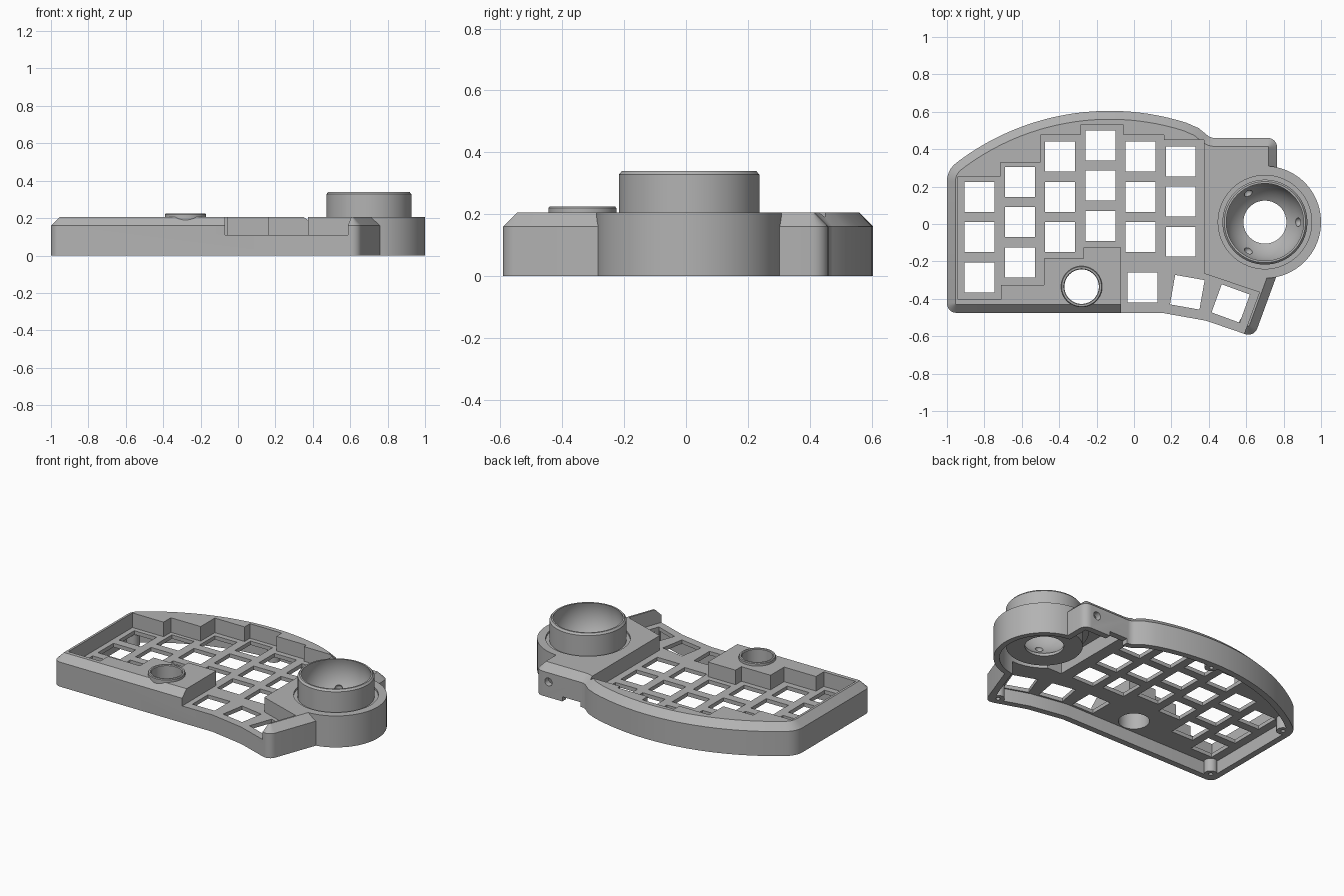
import bpy, bmesh, math
from mathutils import Vector, Matrix

if "Cube" in bpy.data.objects:
    bpy.data.objects.remove(bpy.data.objects["Cube"])

grey = bpy.data.materials.new("matte grey")
grey.use_nodes = True
COLOR = (0.45, 0.45, 0.45, 1)
grey.diffuse_color = COLOR
grey.node_tree.nodes["Principled BSDF"].inputs["Base Color"].default_value = COLOR

TOP, SHOULDER, PLATE, CEILING = 0.205, 0.16, 0.11, 0.085
BALL = (0.70, 0.01)
KNOB = (-0.28, -0.335)


def finish(name, bm):
    bmesh.ops.recalc_face_normals(bm, faces=bm.faces)
    mesh = bpy.data.meshes.new(name)
    bm.to_mesh(mesh)
    bm.free()
    mesh.materials.append(grey)
    obj = bpy.data.objects.new(name, mesh)
    bpy.context.collection.objects.link(obj)
    return obj


def add_loft(bm, layers):
    """Closed solid through matching polygons, each given with its height."""
    rings = [[bm.verts.new((x, y, z)) for x, y in poly] for poly, z in layers]
    n = len(rings[0])
    for a, b in zip(rings, rings[1:]):
        for i in range(n):
            j = (i + 1) % n
            bm.faces.new((a[i], a[j], b[j], b[i]))
    bm.faces.new(rings[0][::-1])
    bm.faces.new(rings[-1])


def prisms(name, polys, z0, z1):
    bm = bmesh.new()
    for poly in polys:
        add_loft(bm, [(poly, z0), (poly, z1)])
    return finish(name, bm)


def lathe(name, profile, center, steps=96):
    """Closed profile of (radius, height) revolved about a vertical axis."""
    bm = bmesh.new()
    rings = []
    for k in range(steps):
        a = math.tau * k / steps
        rings.append([bm.verts.new((center[0] + r * math.cos(a), center[1] + r * math.sin(a), z))
                      for r, z in profile])
    for k in range(steps):
        a, b = rings[k], rings[(k + 1) % steps]
        for i in range(len(profile)):
            j = (i + 1) % len(profile)
            bm.faces.new((a[i], b[i], b[j], a[j]))
    return finish(name, bm)


def circle(center, r, n=96):
    return [(center[0] + r * math.cos(math.tau * i / n),
             center[1] + r * math.sin(math.tau * i / n)) for i in range(n)]


def rect(x0, x1, y0, y1):
    return [(x0, y0), (x1, y0), (x1, y1), (x0, y1)]


def square(x, y, turn=0, half=0.08):
    rot = Matrix.Rotation(math.radians(turn), 2)
    return [tuple(Vector((x, y)) + rot @ Vector(c)) for c in rect(-half, half, -half, half)]


def rounded(points, steps=6):
    """Fillet each corner given as (x, y, radius)."""
    out = []
    for i, (x, y, r) in enumerate(points):
        p = Vector((x, y))
        if r == 0:
            out.append((x, y))
            continue
        u = (Vector(points[i - 1][:2]) - p).normalized()
        v = (Vector(points[(i + 1) % len(points)][:2]) - p).normalized()
        half = u.angle(v) / 2
        c = p + (u + v).normalized() * r / math.sin(half)
        a, b = p + u * r / math.tan(half) - c, p + v * r / math.tan(half) - c
        sweep = a.angle_signed(b)
        for k in range(steps + 1):
            out.append(tuple(c + Matrix.Rotation(-sweep * k / steps, 2) @ a))
    return out


def inset(poly, d):
    """Move a counter-clockwise polygon inwards by d."""
    out = []
    for i, q in enumerate(poly):
        p = Vector(q)
        e = (p - Vector(poly[i - 1])).normalized()
        f = (Vector(poly[(i + 1) % len(poly)]) - p).normalized()
        m, n = Vector((-e.y, e.x)), Vector((-f.y, f.x))
        out.append(tuple(p + (m + n) * d / (1 + m.dot(n))))
    return out


def boolean(obj, cutter, operation="DIFFERENCE"):
    mod = obj.modifiers.new("cut", "BOOLEAN")
    mod.operation, mod.solver, mod.object = operation, "EXACT", cutter
    with bpy.context.temp_override(object=obj, active_object=obj):
        bpy.ops.object.modifier_apply(modifier=mod.name)
    bpy.data.objects.remove(cutter)


# Outer outline, counter-clockwise, with the bowed back edge
R = 1.35
bow = []
for k in range(25):
    x = 0.28 - 1.21 * k / 24
    bow.append((x, 0.605 - R + math.sqrt(R * R - (x + 0.13) ** 2), 0))
outline = rounded([(-1, -0.475, 0.05), (0.15, -0.475, 0), (0.385, -0.517, 0),
                   (0.642, -0.605, 0.05), (0.765, -0.27, 0), (0.765, 0.46, 0.05),
                   (0.41, 0.46, 0.06), (0.345, 0.513, 0)] + bow + [(-1, 0.287, 0.12)])

# Case body with a sloped top edge, and the round ball housing
bm = bmesh.new()
add_loft(bm, [(outline, 0), (outline, SHOULDER), (inset(outline, 0.045), TOP)])
case = finish("case_body", bm)
boolean(case, prisms("housing", [circle(BALL, 0.3)], 0, TOP), "UNION")

# Stepped key well, open at the thumb side
well = [(-0.94, -0.405), (-0.71, -0.405), (-0.71, -0.325), (-0.48, -0.325), (-0.48, -0.185),
        (-0.27, -0.185), (-0.27, -0.125), (-0.07, -0.125), (-0.07, -0.7), (0.547, -0.7),
        (0.67, -0.365), (0.375, -0.265), (0.375, 0.45), (0.16, 0.45), (0.16, 0.475),
        (-0.055, 0.475), (-0.055, 0.53), (-0.285, 0.53), (-0.285, 0.475), (-0.5, 0.475),
        (-0.5, 0.33), (-0.715, 0.33), (-0.715, 0.255), (-0.94, 0.255)]
boolean(case, prisms("well", [well], PLATE, 0.4))

# Hollow underside with screw posts left standing
posts = [(-0.935, -0.41), (0.6, -0.535), (-0.935, 0.255), (-0.13, 0.555)]
hollow = prisms("hollow", [inset(outline, 0.04)], -0.1, CEILING)
boolean(hollow, prisms("posts", [circle(p, 0.04, 24) for p in posts], -0.2, 0.2))
boolean(case, hollow)
boolean(case, prisms("screw_holes", [circle(p, 0.013, 16) for p in posts], -0.1, 0.06))
boolean(case, prisms("side_bay", [rect(0.41, 0.725, -0.18, 0.42)], -0.1, 0.18))
boolean(case, prisms("ball_bay", [circle(BALL, 0.265)], -0.1, 0.18))
boolean(case, prisms("ball_opening", [circle(BALL, 0.25)], 0.1, 0.4))

# Key holes: top row height per column, three rows each, plus thumb keys
PITCH = 0.215
tops = (0.145, 0.225, 0.36, 0.42, 0.36, 0.335)
keys = [square(-0.825 + PITCH * c, y - PITCH * row) for c, y in enumerate(tops) for row in range(3)]
keys += [square(0.045, -0.34), square(0.285, -0.365, -10), square(0.517, -0.425, -20)]
boolean(case, prisms("key_holes", keys, 0.03, 0.15))
boolean(case, prisms("knob_hole", [circle(KNOB, 0.1)], 0.03, 0.4))

# Cable notch and round socket in the back wall
boolean(case, prisms("cable_notch", [rect(0.44, 0.57, 0.38, 0.6)], -0.1, 0.03))
socket = prisms("socket", [circle((0, 0), 0.026, 32)], -0.1, 0.1)
socket.matrix_world = Matrix.Translation((0.67, 0.46, 0.1)) @ Matrix.Rotation(math.pi / 2, 4, "X")
bpy.context.view_layer.update()
boolean(case, socket)

# Ball cup: spherical bowl in a round tower, with a flange under the groove
BOWL, BOWL_Z, HOLE = 0.215, 0.28, 0.115
start, end = -math.acos(HOLE / BOWL), math.asin(0.06 / BOWL)
bowl = []
for k in range(17):
    a = start + (end - start) * k / 16
    bowl.append((BOWL * math.cos(a), BOWL_Z + BOWL * math.sin(a)))
cup = lathe("ball_cup", bowl + [(0.217, 0.34), (0.227, 0.328), (0.227, 0.192), (0.262, 0.192),
                                (0.262, 0.17), (0.227, 0.17), (0.227, 0.08), (HOLE, 0.08)], BALL)

# Three bearing pits in the bowl
bm = bmesh.new()
for k in range(3):
    a = math.tau * k / 3
    spot = (BALL[0] + 0.178 * math.cos(a), BALL[1] + 0.178 * math.sin(a), 0.16)
    bmesh.ops.create_uvsphere(bm, u_segments=16, v_segments=10, radius=0.024,
                              matrix=Matrix.Translation(spot))
boolean(cup, finish("pits", bm))

# Knob collar
collar = lathe("knob_collar", [(0.092, CEILING), (0.11, CEILING), (0.11, 0.22), (0.106, 0.225),
                               (0.096, 0.225), (0.092, 0.22)], KNOB, 64)

# Smooth curves, crisp edges
for obj in (case, cup, collar):
    bpy.ops.object.select_all(action="DESELECT")
    obj.select_set(True)
    bpy.context.view_layer.objects.active = obj
    bpy.ops.object.shade_smooth_by_angle(angle=math.radians(25))
